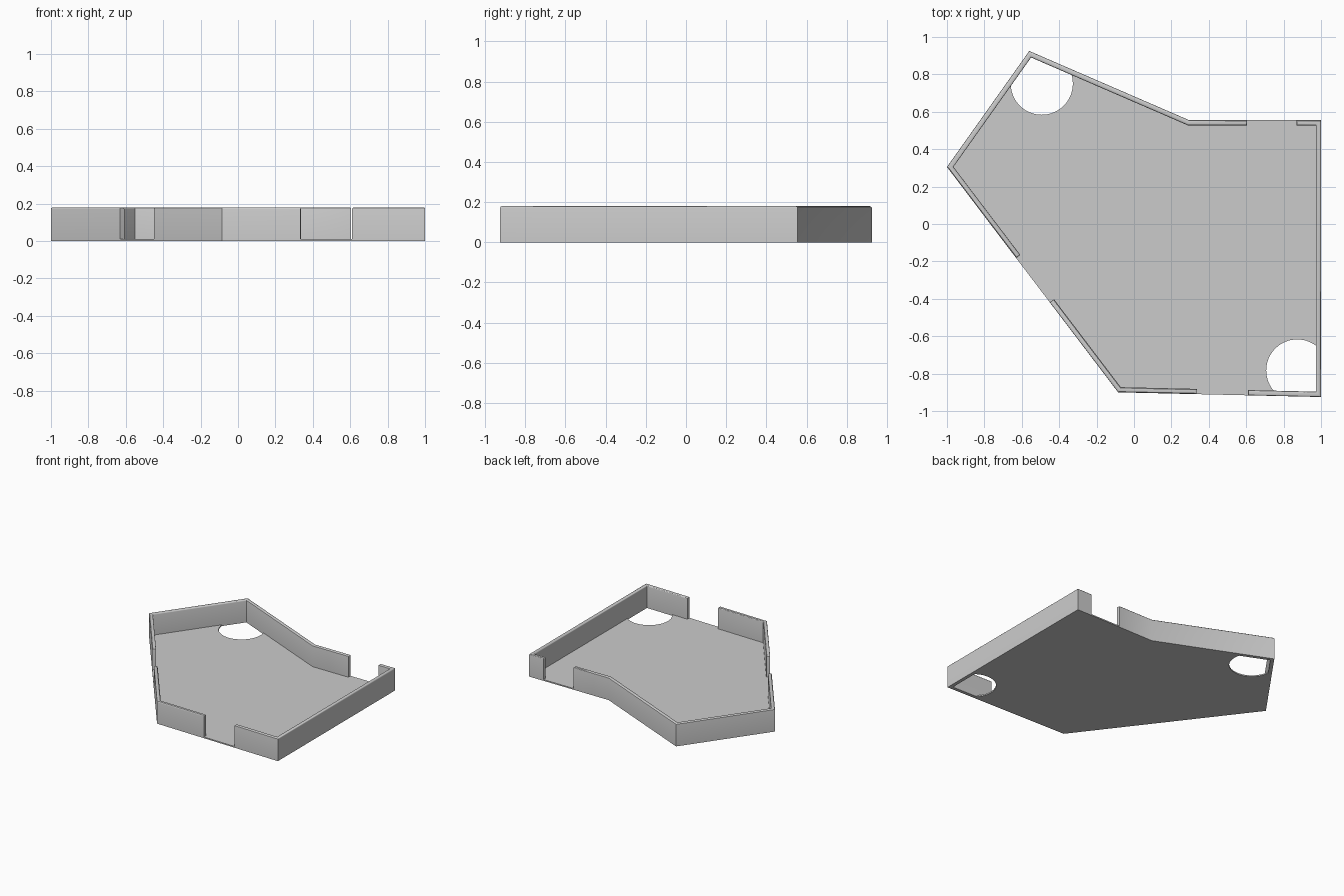
import bpy, bmesh, math
from mathutils import Vector

if "Cube" in bpy.data.objects:
    bpy.data.objects.remove(bpy.data.objects["Cube"])

HEIGHT, FLOOR, THICK = 0.18, 0.01, 0.028

# Outer outline, clockwise from the left corner
LEFT, PEAK, BEND = (-1, 0.305), (-0.56, 0.925), (0.295, 0.555)
BACK_R, FRONT_R, FRONT_L = (1, 0.555), (1, -0.925), (-0.085, -0.9)


def on_edge(a, b, x):
    """Point of line a-b at the given x."""
    t = (x - a[0]) / (b[0] - a[0])
    return (x, a[1] + t * (b[1] - a[1]))


def inset(path, closed=False):
    """Offset a clockwise path inward with mitred corners."""
    pts = [Vector(p) for p in path]
    n, result = len(pts), []
    for i, p in enumerate(pts):
        dirs = []
        if closed or i > 0:
            dirs.append((p - pts[i - 1]).normalized())
        if closed or i < n - 1:
            dirs.append((pts[(i + 1) % n] - p).normalized())
        normals = [Vector((d.y, -d.x)) for d in dirs]
        m = sum(normals, Vector((0, 0))).normalized()
        result.append(p + m * THICK / m.dot(normals[0]))
    return result


def finish(name, bm):
    bmesh.ops.recalc_face_normals(bm, faces=bm.faces)
    mesh = bpy.data.meshes.new(name)
    bm.to_mesh(mesh)
    bm.free()
    obj = bpy.data.objects.new(name, mesh)
    bpy.context.collection.objects.link(obj)
    return obj


def smooth(obj):
    bpy.ops.object.select_all(action='DESELECT')
    obj.select_set(True)
    bpy.context.view_layer.objects.active = obj
    bpy.ops.object.shade_smooth_by_angle(angle=math.radians(30))


def strip(name, path, height, round_top=0):
    """Wall of constant thickness along a path, with rounded top edges."""
    bm = bmesh.new()
    rows = []
    for o, i in zip(path, inset(path)):
        rows.append([bm.verts.new((p[0], p[1], z)) for p, z in
                     ((o, 0), (i, 0), (i, height), (o, height))])
    for a, b in zip(rows, rows[1:]):
        for k in range(4):
            bm.faces.new((a[k], a[(k + 1) % 4], b[(k + 1) % 4], b[k]))
    bm.faces.new(rows[0])
    bm.faces.new(rows[-1])
    bmesh.ops.recalc_face_normals(bm, faces=bm.faces)
    if round_top:
        top = [e for e in bm.edges
               if all(v.co.z > height - 1e-5 for v in e.verts)
               and any(abs(f.normal.z) < 0.5 for f in e.link_faces)]
        bmesh.ops.bevel(bm, geom=top, offset=round_top, segments=3,
                        profile=0.5, affect='EDGES')
    smooth(finish(name, bm))


# Ends of the three wall openings
back_gap = [(0.605, 0.555), (0.87, 0.555)]
front_gap = [on_edge(FRONT_R, FRONT_L, x) for x in (0.61, 0.335)]
side_gap = [on_edge(FRONT_L, LEFT, x) for x in (-0.45, -0.63)]

# Walls between the openings
strip("back_wall", [side_gap[1], LEFT, PEAK, BEND, back_gap[0]], HEIGHT, 0.009)
strip("right_wall", [back_gap[1], BACK_R, FRONT_R, front_gap[0]], HEIGHT, 0.009)
strip("front_wall", [front_gap[1], FRONT_L, side_gap[0]], HEIGHT, 0.009)

# Low sills in the openings
for name, gap in (("back_sill", back_gap), ("front_sill", front_gap),
                  ("side_sill", side_gap)):
    strip(name, gap, FLOOR)

# Floor plate inside the walls
bm = bmesh.new()
outline = inset([LEFT, PEAK, BEND, BACK_R, FRONT_R, FRONT_L], closed=True)
base = bm.faces.new([bm.verts.new((p.x, p.y, 0)) for p in outline])
top = bmesh.ops.extrude_face_region(bm, geom=[base], use_keep_orig=True)
bmesh.ops.translate(bm, vec=(0, 0, FLOOR),
                    verts=[g for g in top["geom"] if isinstance(g, bmesh.types.BMVert)])
floor = finish("floor", bm)

# Round pocket holes in two corners
for k, (x, y) in enumerate([(-0.493, 0.75), (0.873, -0.783)]):
    bpy.ops.mesh.primitive_cylinder_add(vertices=64, radius=0.166, depth=0.2,
                                        location=(x, y, 0))
    cutter = bpy.context.object
    cutter.name = f"hole_cutter_{k + 1}"
    cutter.hide_render = True
    cutter.hide_set(True)
    mod = floor.modifiers.new("hole", 'BOOLEAN')
    mod.operation, mod.solver, mod.object = 'DIFFERENCE', 'EXACT', cutter
